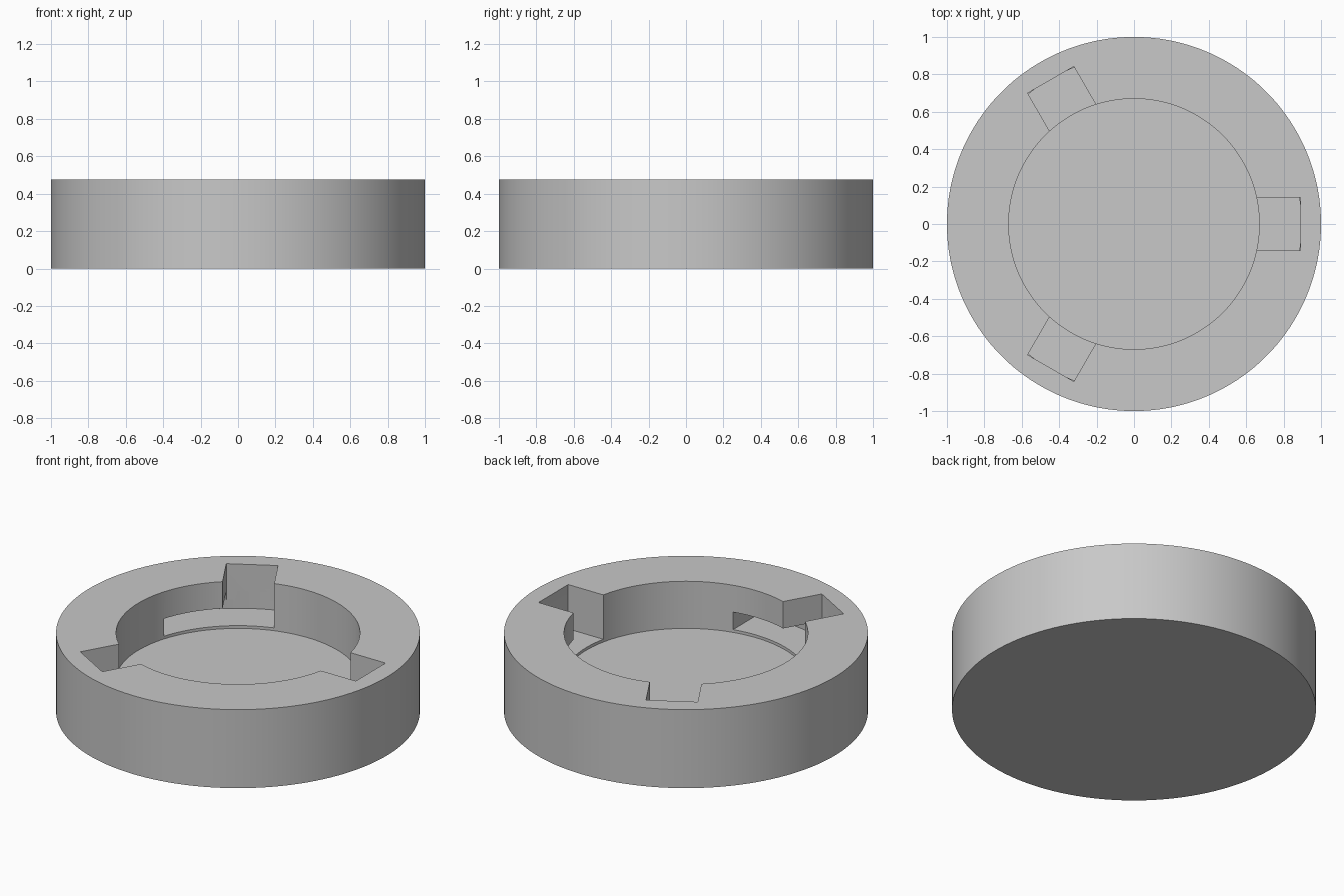
import bpy, bmesh
from math import cos, sin, asin, radians, tau

# Remove the default object
if "Cube" in bpy.data.objects:
    bpy.data.objects.remove(bpy.data.objects["Cube"], do_unlink=True)

HEIGHT = 0.476
FLOOR = 0.19
PIT_RADIUS = 0.67
SLOT_DEPTH = 0.89
HALF_WIDTH = 0.1425
GROOVE_RADIUS = 0.895
GROOVE_BOTTOM, GROOVE_TOP = 0.207, 0.313
TWIST = radians(30)

grey = bpy.data.materials.new("plain grey")
grey.use_nodes = True
grey.diffuse_color = (0.58, 0.58, 0.58, 1)
grey.node_tree.nodes["Principled BSDF"].inputs["Base Color"].default_value = (0.58, 0.58, 0.58, 1)


def prism(name, outline, bottom, top):
    """Extrude a plan outline between two heights."""
    bm = bmesh.new()
    base = bm.faces.new([bm.verts.new((x, y, bottom)) for x, y in outline])
    result = bmesh.ops.extrude_face_region(bm, geom=[base])
    for v in result["geom"]:
        if isinstance(v, bmesh.types.BMVert):
            v.co.z = top
    bmesh.ops.recalc_face_normals(bm, faces=bm.faces[:])
    mesh = bpy.data.meshes.new(name)
    bm.to_mesh(mesh)
    bm.free()
    mesh.materials.append(grey)
    obj = bpy.data.objects.new(name, mesh)
    bpy.context.collection.objects.link(obj)
    return obj


def arc(radius, start, end, steps):
    angles = [start + (end - start) * i / steps for i in range(steps + 1)]
    return [(radius * cos(a), radius * sin(a)) for a in angles]


def turned(points, angle):
    c, s = cos(angle), sin(angle)
    return [(x * c - y * s, x * s + y * c) for x, y in points]


# Solid round body and its central pit
body = prism("socket_ring", arc(1, 0, tau, 180)[:-1], 0, HEIGHT)
cutters = [prism("pit_cutter", arc(PIT_RADIUS, 0, tau, 144)[:-1], FLOOR, 1)]

# Entry slots open at the top, each leading into a hidden locking groove
w = HALF_WIDTH
edge = asin(w / GROOVE_RADIUS)
slot = [(0.5, -w), (SLOT_DEPTH, -w), (SLOT_DEPTH, w), (0.5, w)]
groove = [(0.5, -w)] + arc(GROOVE_RADIUS, -edge, TWIST + edge, 24) + turned([(0.5, w)], TWIST)
for i in range(3):
    angle = tau * i / 3
    cutters.append(prism("slot_cutter", turned(slot, angle), (GROOVE_BOTTOM + GROOVE_TOP) / 2, 1))
    cutters.append(prism("groove_cutter", turned(groove, angle), GROOVE_BOTTOM, GROOVE_TOP))

# Carve everything out of the body
bpy.ops.object.select_all(action="DESELECT")
bpy.context.view_layer.objects.active = body
body.select_set(True)
for cutter in cutters:
    cutter.hide_render = True
    mod = body.modifiers.new("carve", "BOOLEAN")
    mod.operation = "DIFFERENCE"
    mod.solver = "EXACT"
    mod.object = cutter
    bpy.ops.object.modifier_apply(modifier=mod.name)
for cutter in cutters:
    bpy.data.objects.remove(cutter, do_unlink=True)

bpy.ops.object.shade_smooth_by_angle(angle=radians(25))
